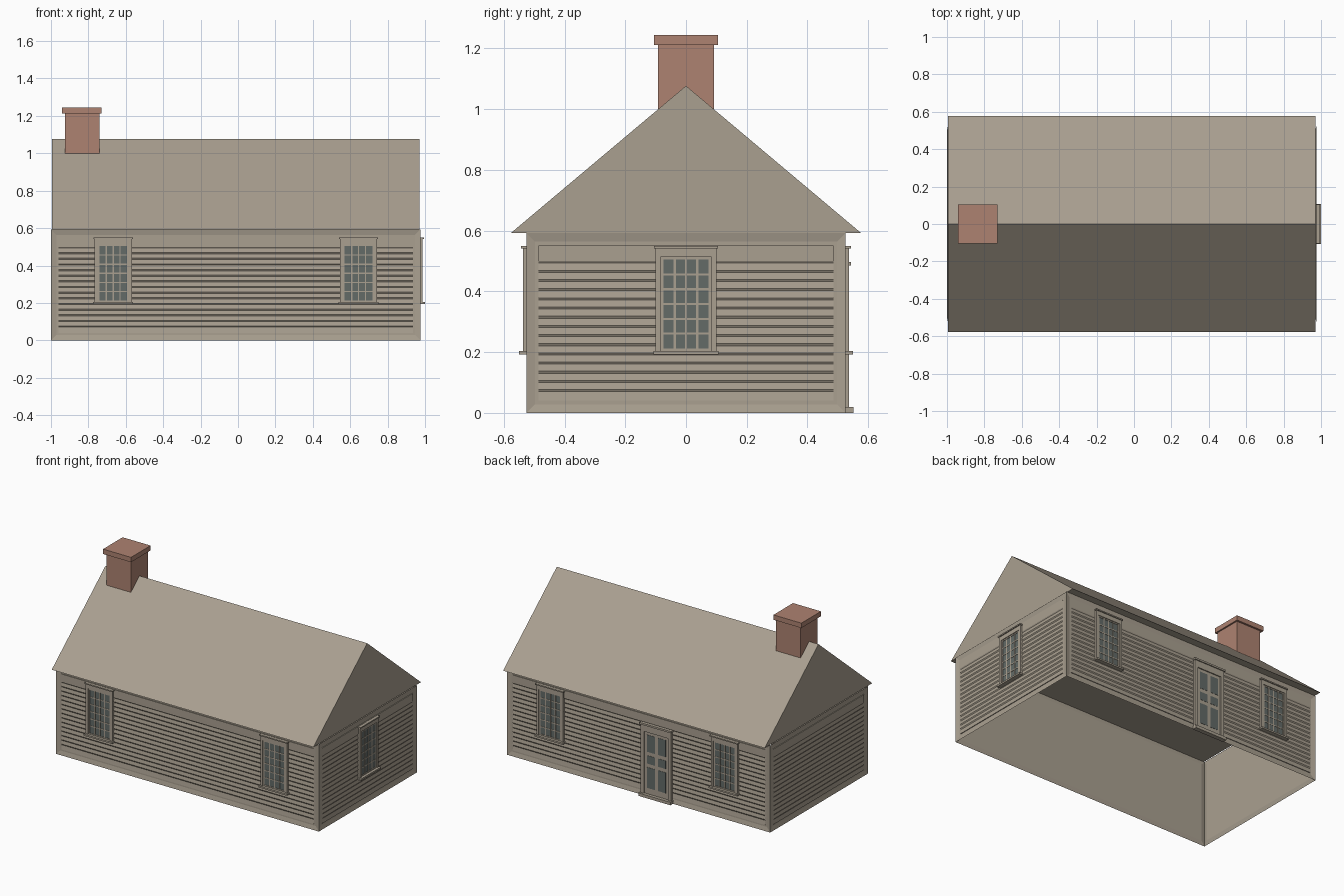
import bpy, bmesh, math
from mathutils import Matrix, Vector

if "Cube" in bpy.data.objects:
    bpy.data.objects.remove(bpy.data.objects["Cube"])


def material(name, rgb):
    m = bpy.data.materials.new(name)
    m.use_nodes = True
    m.diffuse_color = (*rgb, 1)
    m.node_tree.nodes["Principled BSDF"].inputs["Base Color"].default_value = (*rgb, 1)
    return m


MATS = [material("weathered_tan", (0.40, 0.35, 0.28)),
        material("window_grey", (0.125, 0.145, 0.137)),
        material("brick_red", (0.42, 0.225, 0.165))]
TAN, GLASS, BRICK = range(3)

MID_X, HALF_X, HALF_Y, EAVE = -0.0125, 0.9875, 0.525, 0.592
TRIM, RECESS = 0.04, 0.006


def finish(name, bm, matrix=Matrix()):
    bmesh.ops.recalc_face_normals(bm, faces=bm.faces)
    mesh = bpy.data.meshes.new(name)
    bm.to_mesh(mesh)
    bm.free()
    for m in MATS:
        mesh.materials.append(m)
    ob = bpy.data.objects.new(name, mesh)
    ob.matrix_world = matrix
    bpy.context.collection.objects.link(ob)
    return ob


def box(bm, x0, x1, y0, y1, z0, z1, mat=TAN):
    centre = Vector((x0 + x1, y0 + y1, z0 + z1)) / 2
    m = Matrix.Translation(centre) @ Matrix.Diagonal((x1 - x0, y1 - y0, z1 - z0, 1))
    verts = bmesh.ops.create_cube(bm, size=1, matrix=m)["verts"]
    for f in {f for v in verts for f in v.link_faces}:
        f.material_index = mat


def wall_matrix(side):
    # Local x runs along the wall and local -y points outward
    offset = HALF_X if side in ("right", "left") else HALF_Y
    turn = ["front", "right", "back", "left"].index(side) * math.pi / 2
    return (Matrix.Translation((MID_X, 0, 0)) @ Matrix.Rotation(turn, 4, "Z")
            @ Matrix.Translation((0, -offset, 0)))


def proud(bm, u0, u1, z0, z1, depth, mat=TAN):
    # Block standing out from a wall
    box(bm, u0, u1, -depth, 0.004, z0, z1, mat)


# Open-bottomed wall shell with a recessed panel in every side
bm = bmesh.new()
box(bm, MID_X - HALF_X, MID_X + HALF_X, -HALF_Y, HALF_Y, 0, EAVE)
ends = [f for f in bm.faces if abs(f.normal.z) > 0.5]
bmesh.ops.delete(bm, geom=ends, context="FACES_ONLY")
bmesh.ops.inset_individual(bm, faces=bm.faces[:], thickness=TRIM, depth=-RECESS)
mesh_walls = bpy.data.meshes.new("walls")
bm.to_mesh(mesh_walls)
bm.free()
mesh_walls.materials.append(MATS[TAN])
walls = bpy.data.objects.new("walls", mesh_walls)
bpy.context.collection.objects.link(walls)

# Lapped clapboards, each with a small sloping lower lip
for side in ("front", "right", "back", "left"):
    half = (HALF_Y if side in ("right", "left") else HALF_X) - TRIM
    profile = [(RECESS, TRIM), (0.001, TRIM)]
    for i in range(15):
        z = 0.07 + 0.0302 * i
        profile += [(RECESS - 0.001, z), (0.001, z + 0.007)]
    profile += [(0.001, EAVE - TRIM), (RECESS, EAVE - TRIM)]
    bm = bmesh.new()
    rows = [[bm.verts.new((u, y, z)) for u in (-half, half)] for y, z in profile]
    for a, b in zip(rows, rows[1:]):
        bm.faces.new((a[0], a[1], b[1], b[0]))
    bm.normal_update()
    ob = finish(side + "_clapboards", bm, wall_matrix(side))
    if sum(p.normal.y for p in ob.data.polygons) > 0:
        ob.data.flip_normals()

# Gabled roof, closed underneath
bm = bmesh.new()
section = [(-0.577, EAVE), (0.577, EAVE), (0, 1.077)]
tri = bm.faces.new([bm.verts.new((-0.995, y, z)) for y, z in section])
geom = bmesh.ops.extrude_face_region(bm, geom=[tri])["geom"]
bmesh.ops.translate(bm, vec=(1.965, 0, 0),
                    verts=[v for v in geom if isinstance(v, bmesh.types.BMVert)])
finish("roof", bm)

# Chimney shaft and cap
bm = bmesh.new()
box(bm, -0.925, -0.74, -0.092, 0.092, 0.95, 1.212, BRICK)
box(bm, -0.94, -0.73, -0.105, 0.105, 1.212, 1.245, BRICK)
finish("chimney", bm)


def casing(bm, u, half, inner, z0, z1, cap):
    # Side boards, head board and projecting cap
    for s in (-1, 1):
        a, b = sorted((u + s * inner, u + s * half))
        proud(bm, a, b, z0, z1, 0.012)
    proud(bm, u - inner, u + inner, z1 - (half - inner) * 1.8, z1, 0.012)
    proud(bm, u - half - 0.005, u + half + 0.005, z1, z1 + cap, 0.019)


def window(name, side, u):
    bm = bmesh.new()
    casing(bm, u, 0.1, 0.084, 0.203, 0.542, 0.008)
    proud(bm, u - 0.107, u + 0.107, 0.193, 0.204, 0.025)
    # Glass plate behind sash rails and glazing bars
    x0, x1, z0, z1 = u - 0.074, u + 0.074, 0.212, 0.505
    proud(bm, u - 0.084, u + 0.084, 0.2, 0.52, 0.004, GLASS)
    for a, b in ((u - 0.084, x0), (x1, u + 0.084)):
        proud(bm, a, b, 0.204, 0.515, 0.007)
    for a, b in ((0.204, z0), (z1, 0.515)):
        proud(bm, x0, x1, a, b, 0.007)
    for i in range(1, 4):
        x = x0 + (x1 - x0) * i / 4
        proud(bm, x - 0.0035, x + 0.0035, z0, z1, 0.006)
    for i in range(1, 6):
        z = z0 + (z1 - z0) * i / 6
        proud(bm, x0, x1, z - 0.0035, z + 0.0035, 0.0058)
    finish(name, bm, wall_matrix(side))


window("front_right_window", "front", 0.657)
window("front_left_window", "front", -0.655)
window("back_left_window", "back", -0.66)
window("back_right_window", "back", 0.65)
window("end_window", "right", 0)

# Back door with three pairs of inset panels
bm = bmesh.new()
u = 0.137
casing(bm, u, 0.115, 0.09, 0, 0.485, 0.012)
proud(bm, u - 0.12, u + 0.12, 0, 0.02, 0.027)
proud(bm, u - 0.09, u + 0.09, 0.02, 0.45, 0.005)
for s in (-1, 1):
    a, b = sorted((u + s * 0.012, u + s * 0.07))
    for z0, z1 in ((0.06, 0.2), (0.225, 0.28), (0.305, 0.42)):
        proud(bm, a, b, z0, z1, 0.0065, GLASS)
finish("back_door", bm, wall_matrix("back"))
